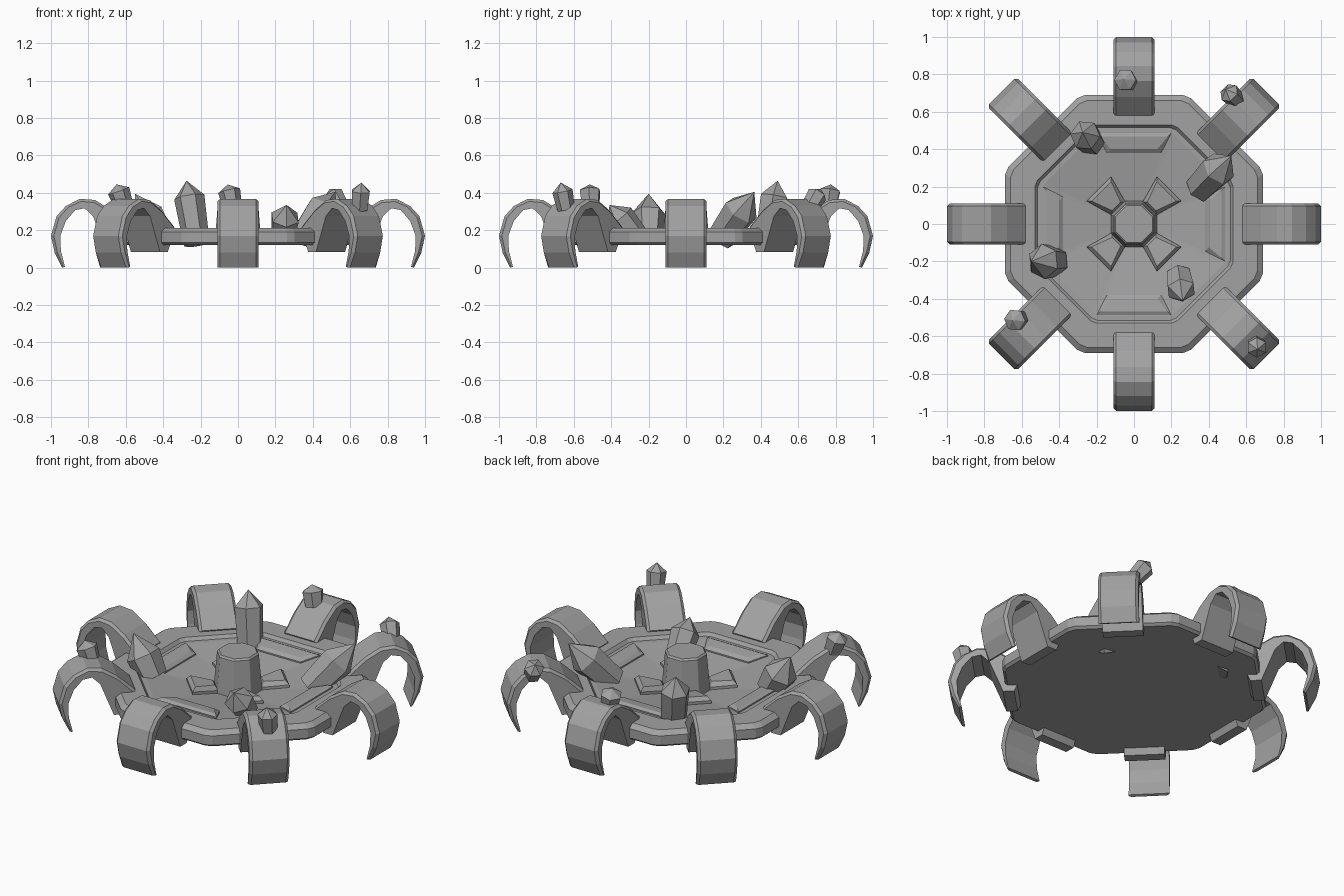
import bpy, bmesh, math
from mathutils import Vector, Matrix

if "Cube" in bpy.data.objects:
    bpy.data.objects.remove(bpy.data.objects["Cube"])

grey = bpy.data.materials.new("stone_grey")
grey.diffuse_color = (0.36, 0.36, 0.36, 1)
grey.use_nodes = True
grey.node_tree.nodes["Principled BSDF"].inputs["Base Color"].default_value = grey.diffuse_color


def loft(name, rings, matrix=Matrix()):
    """Skin a list of equal-length point rings and cap both ends."""
    bm = bmesh.new()
    rows = [[bm.verts.new(matrix @ Vector(p)) for p in ring] for ring in rings]
    n = len(rows[0])
    for a, b in zip(rows, rows[1:]):
        for i in range(n):
            j = (i + 1) % n
            bm.faces.new((a[i], a[j], b[j], b[i]))
    bm.faces.new(rows[0][::-1])
    bm.faces.new(rows[-1])
    bmesh.ops.remove_doubles(bm, verts=bm.verts, dist=1e-5)
    bmesh.ops.recalc_face_normals(bm, faces=bm.faces)
    mesh = bpy.data.meshes.new(name)
    bm.to_mesh(mesh)
    bm.free()
    mesh.materials.append(grey)
    obj = bpy.data.objects.new(name, mesh)
    bpy.context.collection.objects.link(obj)
    return obj


def octagon(apothem, z, chamfer=0.035):
    """Octagon with flats on the axes and slightly clipped corners."""
    half = apothem * (math.tan(math.pi / 8) - chamfer)
    pts = []
    for k in range(8):
        turn = Matrix.Rotation(k * math.pi / 4, 3, 'Z')
        pts += [turn @ Vector((apothem, s * half, z)) for s in (-1, 1)]
    return pts


# Dished base plate with a stepped rim
plate = [(0.675, 0.122), (0.69, 0.135), (0.69, 0.19), (0.66, 0.213),
         (0.53, 0.213), (0.515, 0.195), (0.49, 0.195), (0.12, 0.14)]
loft("base_plate", [octagon(a, z) for a, z in plate])

# Central post
post = [(0.125, 0.13), (0.107, 0.35), (0.098, 0.36)]
loft("center_post", [octagon(a, z, 0.02) for a, z in post])


# Raised trapezoid slabs that follow the dish slope
def slab(name, angle, r0, r1, w0, w1, height, inset):
    def ring(i, h):
        pts = [(r0 + i, -w0 + i), (r1 - i, -w1 + i), (r1 - i, w1 - i), (r0 + i, w0 - i)]
        return [(r, t, 0.14 + (r - 0.12) * 0.149 + h) for r, t in pts]
    loft(name, [ring(0, -0.008), ring(0, height * 0.4), ring(inset, height)],
         Matrix.Rotation(angle, 4, 'Z'))


for k in range(4):
    a = k * math.pi / 2
    slab("rim_slab", a, 0.38, 0.487, 0.145, 0.2, 0.02, 0.02)
    slab("post_buttress", a + math.pi / 4, 0.115, 0.265, 0.05, 0.092, 0.04, 0.018)

# Hooked legs: paired outer and inner profile points (radius, height)
outer = [(0.58, 0.22), (0.68, 0.31), (0.765, 0.362), (0.845, 0.368), (0.92, 0.33),
         (0.97, 0.275), (1.0, 0.17), (0.98, 0.08), (0.94, 0.0)]
inner = [(0.64, 0.085), (0.70, 0.085), (0.775, 0.275), (0.82, 0.318), (0.87, 0.308),
         (0.92, 0.25), (0.95, 0.17), (0.947, 0.09), (0.925, 0.005)]
W, C = 0.11, 0.015
sections = []
for o, i in zip(outer, inner):
    o, i = Vector(o), Vector(i)
    gap = i - o
    m = o + gap.normalized() * min(C, gap.length / 2)
    row = [(i, -W), (m, -W), (o, C - W), (o, W - C), (m, W), (i, W)]
    sections.append([(p.x, t, p.y) for p, t in row])
for k in range(8):
    loft("hooked_leg", sections, Matrix.Rotation(k * math.pi / 4, 4, 'Z'))


# Six-sided crystals from a base point to a tip
def crystal(name, base, tip, radius, shoulder, spin=0.0):
    base, tip = Vector(base), Vector(tip)
    axis = tip - base
    length = axis.length
    place = Matrix.Translation(base) @ axis.to_track_quat('Z', 'Y').to_matrix().to_4x4()

    def ring(r, z):
        return [(r * math.cos(spin + i * math.pi / 3), r * math.sin(spin + i * math.pi / 3), z)
                for i in range(6)]
    loft(name, [ring(radius * 0.85, 0), ring(radius, length * shoulder), ring(0, length)], place)


# Large crystals around the dish
crystal("large_crystal", (-0.22, 0.43, 0.125), (-0.275, 0.49, 0.465), 0.082, 0.74, 0.2)
crystal("large_crystal", (0.35, 0.19, 0.16), (0.52, 0.365, 0.405), 0.095, 0.6, 0.4)
crystal("large_crystal", (-0.42, -0.2, 0.17), (-0.55, -0.2, 0.395), 0.095, 0.5, 0.1)
crystal("large_crystal", (0.24, -0.27, 0.17), (0.26, -0.41, 0.335), 0.08, 0.6, 0.5)

# Small crystals on the legs
crystal("small_crystal", (-0.03, 0.76, 0.33), (-0.055, 0.775, 0.445), 0.06, 0.7)
crystal("small_crystal", (0.55, 0.66, 0.32), (0.49, 0.72, 0.42), 0.055, 0.7)
crystal("small_crystal", (-0.61, -0.51, 0.33), (-0.65, -0.515, 0.445), 0.06, 0.7, 0.3)
crystal("small_crystal", (0.65, -0.64, 0.31), (0.66, -0.67, 0.455), 0.055, 0.68, 0.2)
